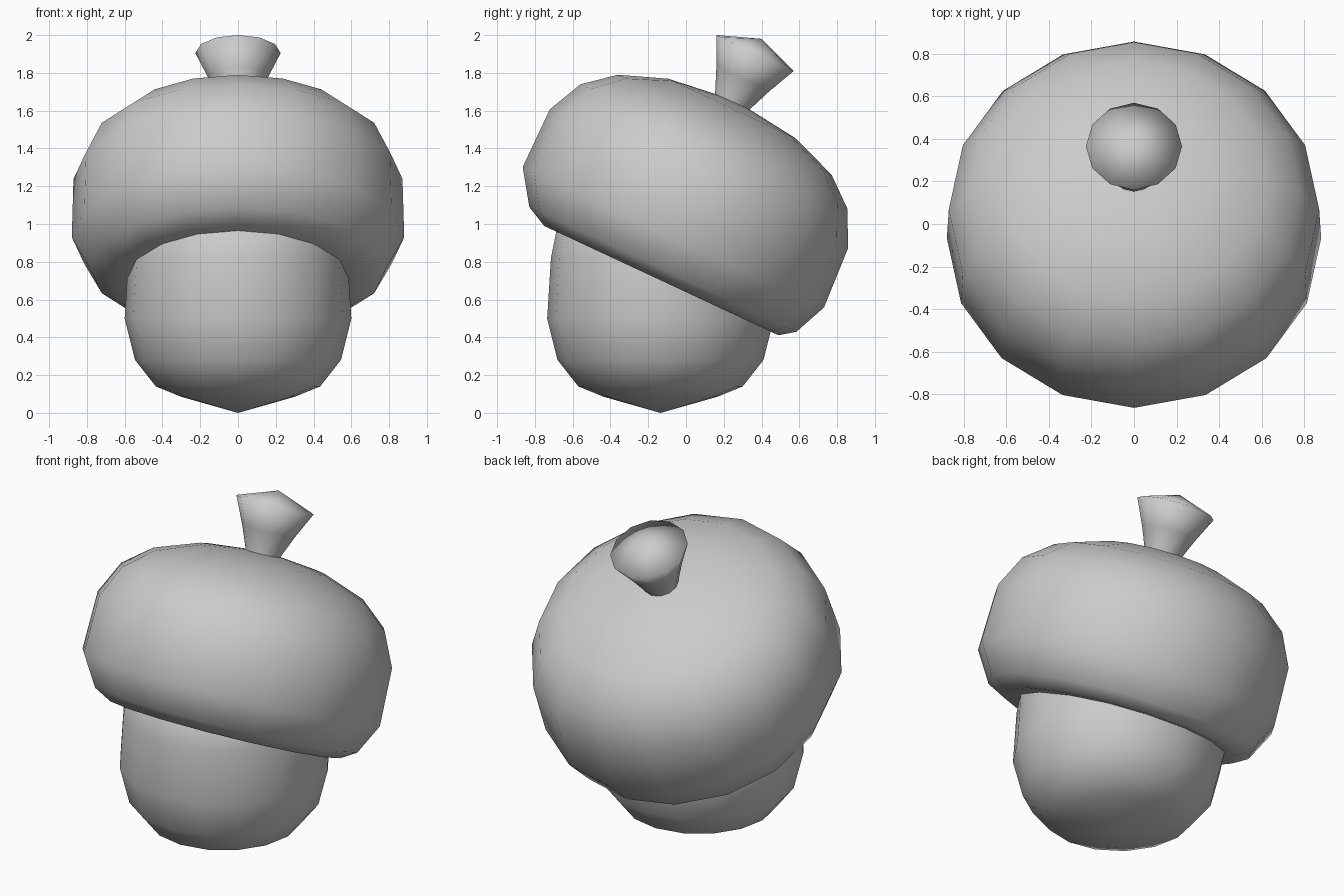
import bpy, bmesh, math
from mathutils import Matrix, Vector

if "Cube" in bpy.data.objects:
    bpy.data.objects.remove(bpy.data.objects["Cube"])

TILT = math.radians(-25)

grey = bpy.data.materials.new("plain grey")
grey.diffuse_color = (0.6, 0.6, 0.6, 1)
grey.use_nodes = True
grey.node_tree.nodes["Principled BSDF"].inputs["Base Color"].default_value = grey.diffuse_color


def lathe(name, profile, segments, location, tilt=0.0):
    """Spin (radius, height, y shift) points around a tilted axis; radius 0 is a pole."""
    bm = bmesh.new()
    rings = []
    for r, h, shift in profile:
        if r == 0:
            rings.append([bm.verts.new((0, shift, h))])
        else:
            rings.append([bm.verts.new((r * math.sin(2 * math.pi * i / segments),
                                        shift - r * math.cos(2 * math.pi * i / segments), h))
                          for i in range(segments)])
    for low, high in zip(rings, rings[1:]):
        for i in range(segments):
            j = (i + 1) % segments
            if len(low) == 1:
                bm.faces.new((low[0], high[j], high[i]))
            elif len(high) == 1:
                bm.faces.new((low[i], low[j], high[0]))
            else:
                bm.faces.new((low[i], low[j], high[j], high[i]))
    bmesh.ops.recalc_face_normals(bm, faces=bm.faces)
    bm.transform(Matrix.Translation(Vector(location)) @ Matrix.Rotation(tilt, 4, 'X'))
    for f in bm.faces:
        f.smooth = True
    mesh = bpy.data.meshes.new(name)
    bm.to_mesh(mesh)
    bm.free()
    mesh.materials.append(grey)
    obj = bpy.data.objects.new(name, mesh)
    bpy.context.collection.objects.link(obj)
    return obj


# nut with a pointed bottom, its top hidden in the cap
lathe("nut", [(0, 0, 0), (0.3, 0.085, 0), (0.435, 0.14, 0), (0.545, 0.28, 0),
              (0.6, 0.5, 0), (0.58, 0.82, 0), (0.55, 0.97, 0), (0.42, 1.1, 0),
              (0, 1.15, 0)], 16, (0, -0.135, 0))

# tilted round cap with a flat underside
lathe("cap", [(0, 0.02, 0), (0.55, 0.01, 0), (0.684, 0, 0), (0.78, 0.057, -0.018),
              (0.88, 0.235, -0.04), (0.871, 0.572, -0.048), (0.78, 0.761, -0.048),
              (0.624, 0.89, -0.046), (0.37, 0.984, -0.05), (0, 1.03, -0.05)],
      16, (0, -0.13, 0.70), TILT)

# flared stem with a low pointed end
lathe("stem", [(0, -0.38, 0), (0.09, -0.37, 0), (0.102, -0.28, 0), (0.155, -0.15, 0),
               (0.226, 0, 0), (0, 0.083, 0)], 12, (0, 0.365, 1.905), TILT)
